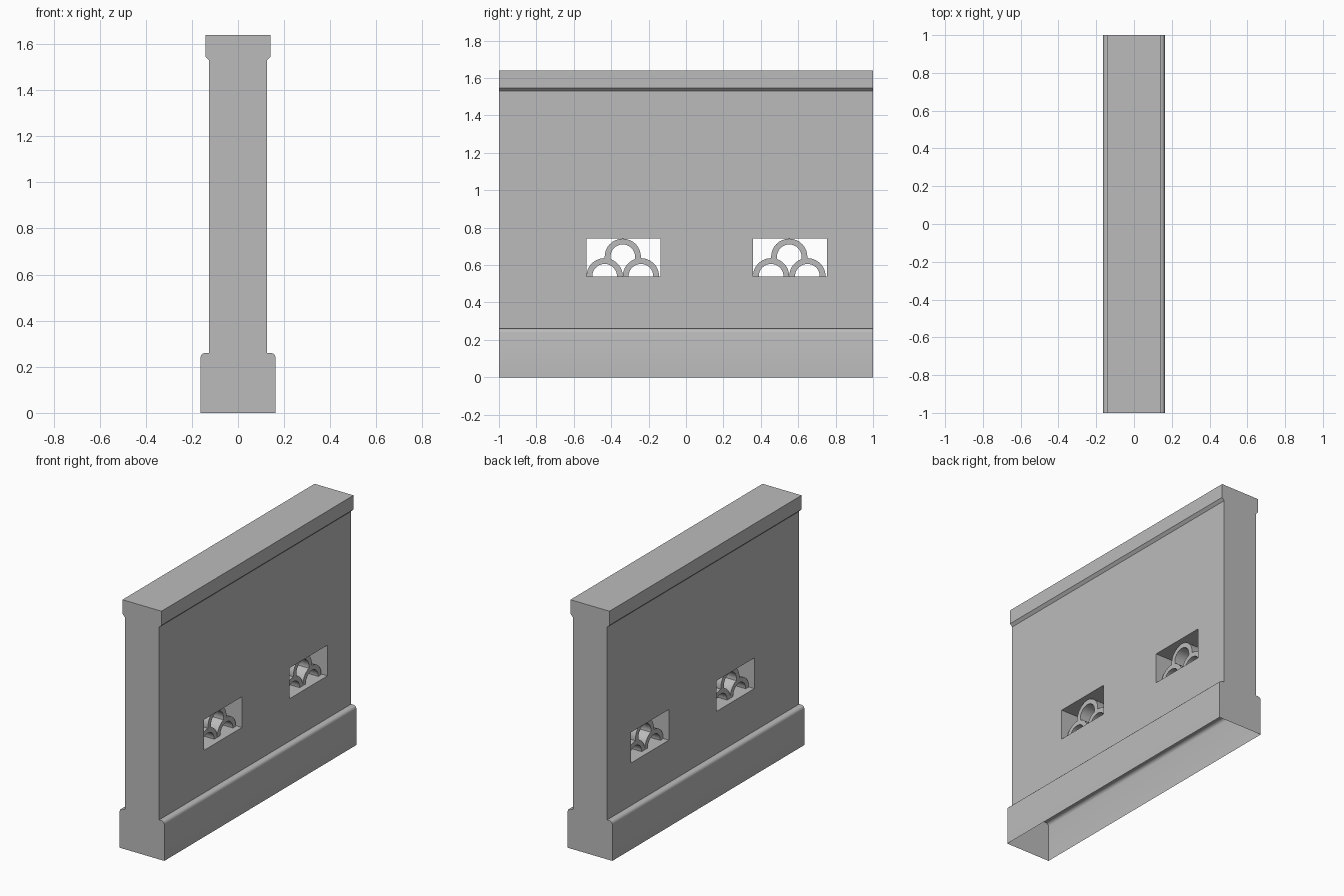
import bpy, bmesh
from math import sin, cos, radians

cube = bpy.data.objects.get("Cube")
if cube:
    bpy.data.objects.remove(cube, do_unlink=True)

stone = bpy.data.materials.new("stone grey")
stone.use_nodes = True
GREY = (0.5, 0.5, 0.5, 1)
stone.diffuse_color = GREY
stone.node_tree.nodes["Principled BSDF"].inputs["Base Color"].default_value = GREY


def prism(name, outline, axis, low, high):
    """Extrude a closed outline along x (outline is y, z) or y (outline is x, z)."""
    def place(p, d):
        return (d, p[0], p[1]) if axis == "x" else (p[0], d, p[1])
    bm = bmesh.new()
    face = bm.faces.new([bm.verts.new(place(p, low)) for p in outline])
    new = bmesh.ops.extrude_face_region(bm, geom=[face])["geom"]
    shift = place((0, 0), high - low)
    bmesh.ops.translate(bm, vec=shift, verts=[v for v in new if isinstance(v, bmesh.types.BMVert)])
    bmesh.ops.recalc_face_normals(bm, faces=bm.faces)
    mesh = bpy.data.meshes.new(name)
    bm.to_mesh(mesh)
    bm.free()
    obj = bpy.data.objects.new(name, mesh)
    bpy.context.collection.objects.link(obj)
    mesh.materials.append(stone)
    return obj


def select_only(obj):
    bpy.ops.object.select_all(action="DESELECT")
    obj.select_set(True)
    bpy.context.view_layer.objects.active = obj


def arc(centre, radius, start, end, steps):
    angles = [radians(start + (end - start) * i / steps) for i in range(steps + 1)]
    return [(centre[0] + radius * cos(a), centre[1] + radius * sin(a)) for a in angles]


# Wall section: wide base with rounded shoulders, plain body, chamfered cap
half = [(0.163, 0)] + arc((0.143, 0.24), 0.02, 0, 90, 3)
half += [(0.125, 0.26), (0.125, 1.53), (0.142, 1.547), (0.142, 1.64)]
wall = prism("wall", half + [(-x, z) for x, z in reversed(half)], "y", -1, 1)

# Rectangular openings through the wall
OPENINGS = (-0.335, 0.555)
FLOOR, TOP = 0.54, 0.742
for y in OPENINGS:
    rect = [(y - 0.198, FLOOR), (y + 0.198, FLOOR), (y + 0.198, TOP), (y - 0.198, TOP)]
    cutter = prism("opening_cutter", rect, "x", -0.3, 0.3)
    cutter.hide_render = True
    select_only(wall)
    cut = wall.modifiers.new("opening", "BOOLEAN")
    cut.operation, cut.solver, cut.object = "DIFFERENCE", "EXACT", cutter
    bpy.ops.object.modifier_apply(modifier=cut.name)
    bpy.data.objects.remove(cutter, do_unlink=True)

# The underside is open
bm = bmesh.new()
bm.from_mesh(wall.data)
under = [f for f in bm.faces if all(v.co.z < 0.001 for v in f.verts)]
bmesh.ops.delete(bm, geom=under, context="FACES")
bm.to_mesh(wall.data)
bm.free()
select_only(wall)
bpy.ops.object.shade_smooth_by_angle(angle=radians(35))

# Three stacked roof-tile arches set back inside each opening
OUTER, INNER, DEPTH = 0.097, 0.066, 0.085
for number, y in enumerate(OPENINGS, 1):
    tiles = (("left_arch", -0.097, FLOOR, 0),
             ("right_arch", 0.097, FLOOR, 0),
             ("upper_arch", 0, 0.644, -14))
    for name, offset, z, start in tiles:
        centre = (y - 0.003 + offset, z)
        band = arc(centre, OUTER, start, 180 - start, 18)
        band += arc(centre, INNER, 180 - start, start, 18)
        select_only(prism(f"{name}_{number}", band, "x", -DEPTH, DEPTH))
        bpy.ops.object.shade_smooth_by_angle(angle=radians(35))
